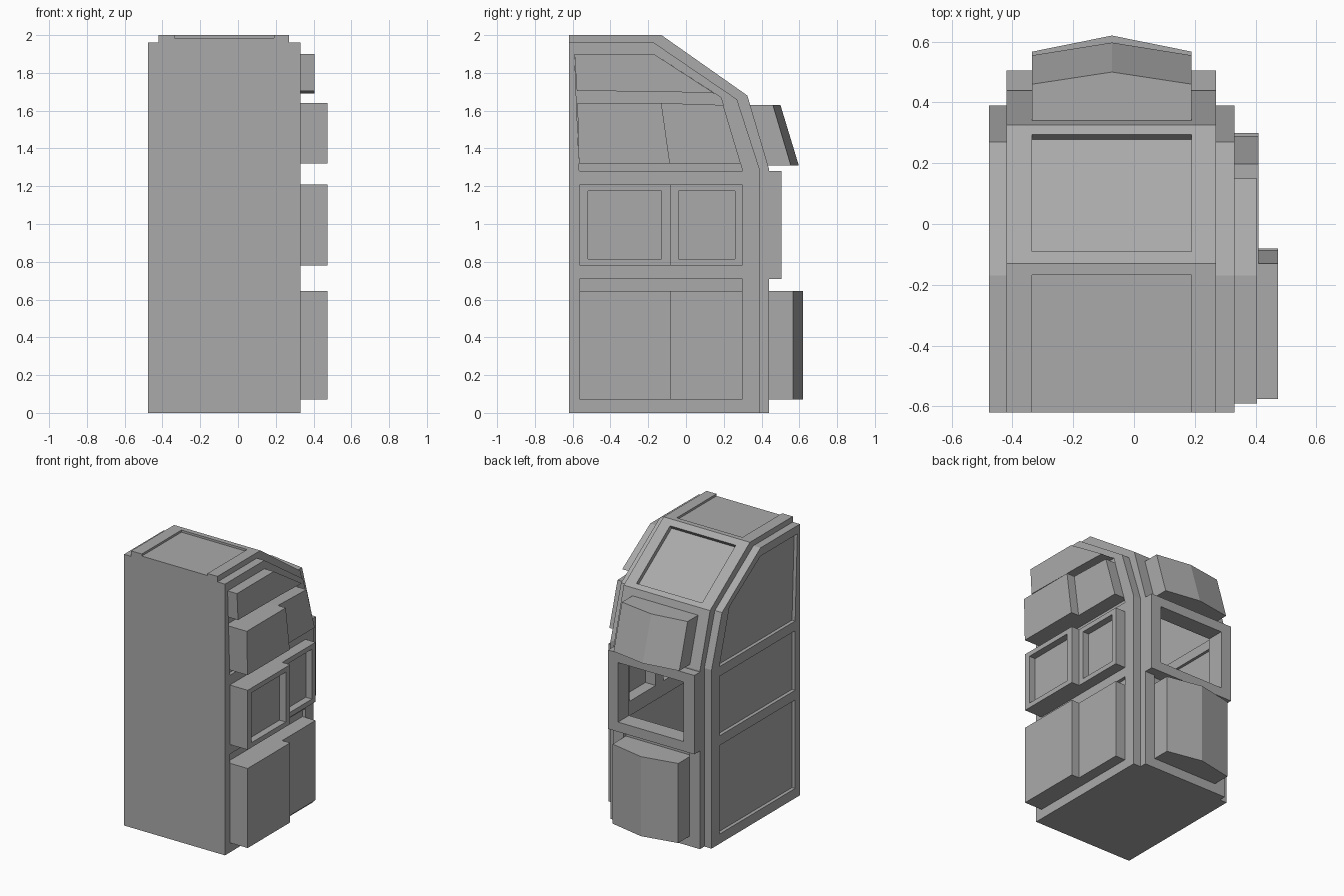
import bpy
import bmesh

cube = bpy.data.objects.get("Cube")
if cube:
    bpy.data.objects.remove(cube, do_unlink=True)

grey = bpy.data.materials.new("plain grey")
grey.use_nodes = True
COLOUR = (0.4, 0.4, 0.4, 1)
grey.diffuse_color = COLOUR
grey.node_tree.nodes["Principled BSDF"].inputs["Base Color"].default_value = COLOUR


def loft(name, ring_a, ring_b):
    """Closed solid between two matching rings of points."""
    bm = bmesh.new()
    a = [bm.verts.new(p) for p in ring_a]
    b = [bm.verts.new(p) for p in ring_b]
    bm.faces.new(a)
    bm.faces.new(b[::-1])
    for i in range(len(a)):
        j = (i + 1) % len(a)
        bm.faces.new((a[i], b[i], b[j], a[j]))
    bmesh.ops.recalc_face_normals(bm, faces=bm.faces)
    mesh = bpy.data.meshes.new(name)
    bm.to_mesh(mesh)
    bm.free()
    mesh.materials.append(grey)
    obj = bpy.data.objects.new(name, mesh)
    bpy.context.collection.objects.link(obj)
    return obj


def prism(name, profile, x0, x1):
    """Side profile (y, z) extruded across x."""
    return loft(name, [(x0, y, z) for y, z in profile], [(x1, y, z) for y, z in profile])


def rect(y0, y1, z0, z1):
    return [(y0, z0), (y1, z0), (y1, z1), (y0, z1)]


def cut(obj, *cutters):
    """Subtract cutters, bake the result and discard them."""
    for cutter in cutters:
        cutter.hide_render = True
        mod = obj.modifiers.new("cut", "BOOLEAN")
        mod.operation = "DIFFERENCE"
        mod.solver = "EXACT"
        mod.object = cutter
        bpy.context.view_layer.objects.active = obj
        bpy.ops.object.modifier_apply(modifier=mod.name)
        bpy.data.objects.remove(cutter, do_unlink=True)


# Main widths and the nested side profiles
X0, X1 = -0.42, 0.27
P0, P1 = -0.335, 0.19
FRONT = -0.62
outer = [(FRONT, 0), (0.44, 0), (0.44, 1.29), (0.325, 1.68), (-0.13, 2), (FRONT, 2)]
side = [(FRONT, 0), (0.39, 0), (0.39, 1.29), (0.27, 1.66), (-0.17, 1.96), (FRONT, 1.96)]
room = [(-0.56, 0.06), (0.38, 0.06), (0.38, 1.28), (0.27, 1.64), (-0.15, 1.94), (-0.56, 1.94)]
panels = [
    rect(-0.565, 0.3, 0.07, 0.71),
    rect(-0.565, 0.3, 0.78, 1.21),
    [(-0.565, 1.28), (0.3, 1.28), (0.185, 1.67), (-0.17, 1.9), (-0.59, 1.9)],
]

# Hollow centre section with roof, slope and rear recesses
core = prism("body_core", outer, X0, X1)
slope = [(-0.107, 1.947), (0.278, 1.679), (0.324, 1.745), (-0.061, 2.013)]
cut(core,
    prism("room", room, X0 - 0.1, X1 + 0.1),
    prism("roof_recess", rect(-0.7, -0.167, 1.985, 2.1), P0, P1),
    prism("slope_recess", slope, P0, P1),
    prism("lower_recess", rect(0.415, 0.6, 0.07, 0.71), P0, P1),
    prism("window", rect(0.3, 0.6, 0.78, 1.21), P0, P1))

# Rear window frame
frame = prism("rear_window_frame", rect(0.44, 0.505, 0.71, 1.28), X0, X1)
cut(frame, prism("window", rect(0.3, 0.6, 0.78, 1.21), P0, P1))

# Side walls, panelled inside and out
for name, inner, out in (("right_wall", X0, -0.477), ("left_wall", X1, 0.33)):
    wall = prism(name, side, inner, out)
    s = 1 if out > 0 else -1
    for i, panel in enumerate(panels):
        if s > 0 and i == 1:
            cut(wall, prism("opening", panel, inner - 0.1, out + 0.1))
        else:
            cut(wall,
                prism("outer_recess", panel, out - s * 0.025, out + s * 0.1),
                prism("inner_recess", panel, inner - s * 0.1, inner + s * 0.02))


# Rear bays with a peaked face
def bay(name, z0, z1, back, edge0, peak0, edge1, peak1):
    mid = (P0 + P1) / 2

    def ring(z, y, edge, peak):
        return [(P0, y, z), (P1, y, z), (P1, edge, z), (mid, peak, z), (P0, edge, z)]
    loft(name, ring(z0, back[0], edge0, peak0), ring(z1, back[1], edge1, peak1))


bay("lower_rear_bay", 0.07, 0.645, (0.41, 0.41), 0.567, 0.62, 0.567, 0.62)
bay("upper_rear_bay", 1.31, 1.63, (0.42, 0.325), 0.555, 0.597, 0.46, 0.5)

# Stepped pods on the left side
DEEP, SHALLOW, BASE = 0.473, 0.41, 0.3
prism("lower_pod_front", rect(-0.565, -0.08, 0.07, 0.645), BASE, DEEP)
prism("lower_pod_back", rect(-0.08, 0.3, 0.07, 0.645), BASE, SHALLOW)
prism("upper_pod_front", [(-0.567, 1.32), (-0.085, 1.32), (-0.13, 1.64), (-0.575, 1.64)],
      BASE, DEEP)
prism("upper_pod_back", [(-0.085, 1.32), (0.29, 1.32), (0.197, 1.63), (-0.13, 1.64)],
      BASE, SHALLOW)
prism("top_pod", [(-0.578, 1.705), (-0.1, 1.7), (0.15, 1.692), (-0.17, 1.9), (-0.59, 1.9)],
      BASE, 0.405)

# Middle pods: open window frames with a thin pane
for name, y0, y1, w0, w1, x in (("front", -0.565, -0.08, -0.52, -0.13, DEEP),
                                ("back", -0.08, 0.3, -0.04, 0.26, SHALLOW)):
    pod = prism("middle_pod_" + name, rect(y0, y1, 0.78, 1.21), X1, x)
    cut(pod, prism("window", rect(w0, w1, 0.815, 1.175), X1 - 0.1, x + 0.1))
    prism("window_pane_" + name, rect(w0, w1, 0.815, 1.175), x - 0.058, x - 0.05)
